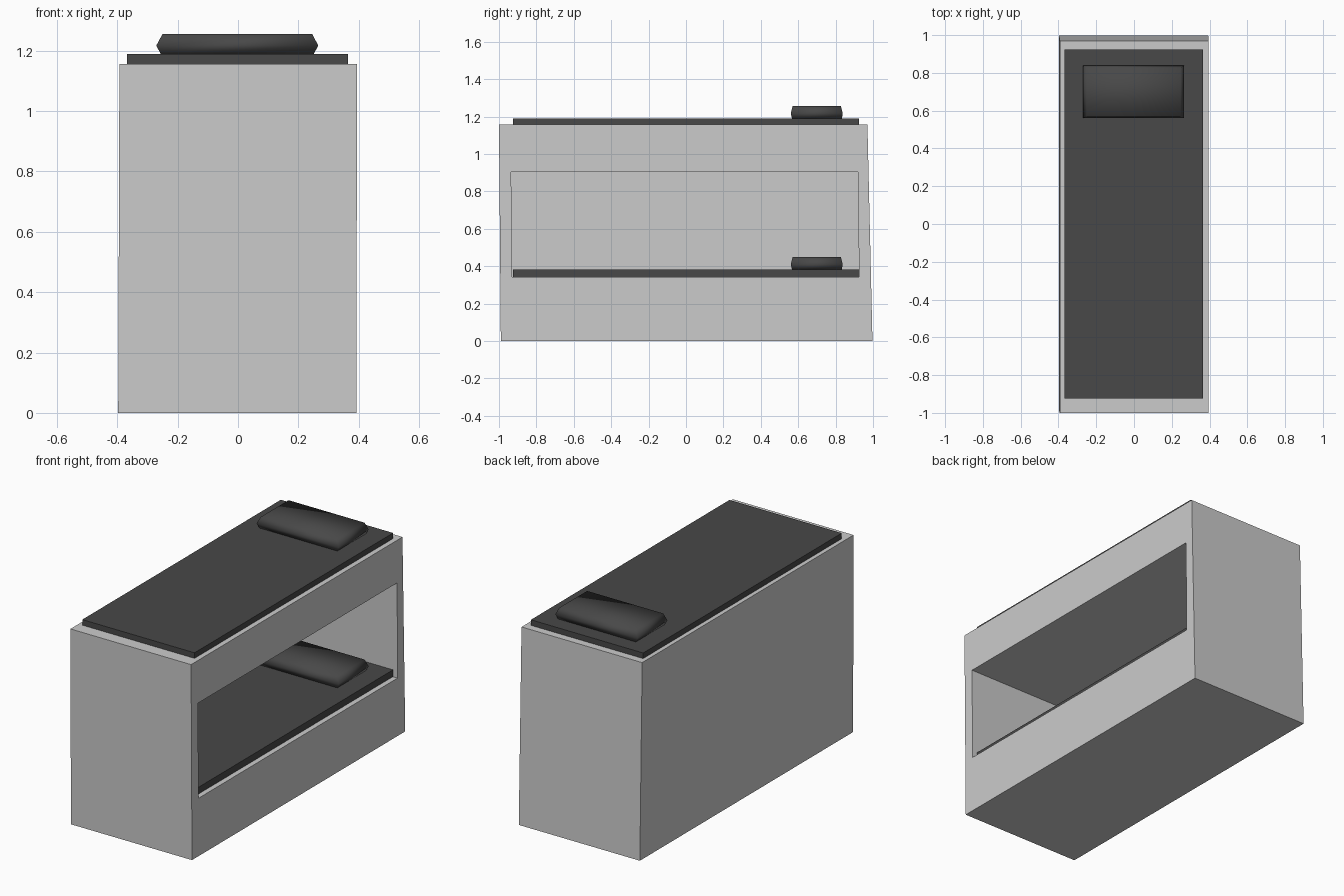
import bpy, bmesh

if "Cube" in bpy.data.objects:
    bpy.data.objects.remove(bpy.data.objects["Cube"])


def loft(name, rings, smooth=False):
    """Closed solid from stacked rectangles (x0, x1, y0, y1, z)."""
    bm = bmesh.new()
    loops = [[bm.verts.new(p) for p in
              ((x0, y0, z), (x1, y0, z), (x1, y1, z), (x0, y1, z))]
             for x0, x1, y0, y1, z in rings]
    bm.faces.new(loops[0][::-1])
    bm.faces.new(loops[-1])
    for a, b in zip(loops, loops[1:]):
        for i in range(4):
            j = (i + 1) % 4
            bm.faces.new((a[i], a[j], b[j], b[i]))
    for f in bm.faces:
        f.smooth = smooth
    me = bpy.data.meshes.new(name)
    bm.to_mesh(me)
    bm.free()
    ob = bpy.data.objects.new(name, me)
    bpy.context.collection.objects.link(ob)
    return ob


dark = bpy.data.materials.new("dark_fabric")
dark.diffuse_color = (0.065, 0.065, 0.065, 1)
dark.use_nodes = True
dark.node_tree.nodes["Principled BSDF"].inputs["Base Color"].default_value = dark.diffuse_color

# Slightly leaning bunk block
body = loft("bunk_body", [(-0.397, 0.393, -0.99, 0.997, 0),
                          (-0.393, 0.394, -1.0, 0.97, 1.157)])

# Lower berth opening, cut from the right side
cutter = loft("berth_cutter", [(-0.375, 0.6, -0.93, 0.925, 0.342),
                               (-0.375, 0.6, -0.935, 0.92, 0.905)])
cutter.hide_render = True
cutter.hide_viewport = True
cut = body.modifiers.new("berth", 'BOOLEAN')
cut.operation = 'DIFFERENCE'
cut.solver = 'EXACT'
cut.object = cutter

# Mattress and pillow for each berth (z = mattress top)
for level, z in (("lower", 0.383), ("upper", 1.19)):
    mattress = loft(level + "_mattress",
                    [(-0.368, 0.364, -0.925, 0.925, z - 0.04),
                     (-0.368, 0.364, -0.925, 0.925, z)])
    pillow = loft(level + "_pillow",
                  [(-0.255, 0.25, 0.567, 0.833, z - 0.002),
                   (-0.271, 0.266, 0.56, 0.838, z + 0.027),
                   (-0.25, 0.246, 0.57, 0.828, z + 0.066)], smooth=True)
    for ob in (mattress, pillow):
        ob.data.materials.append(dark)
